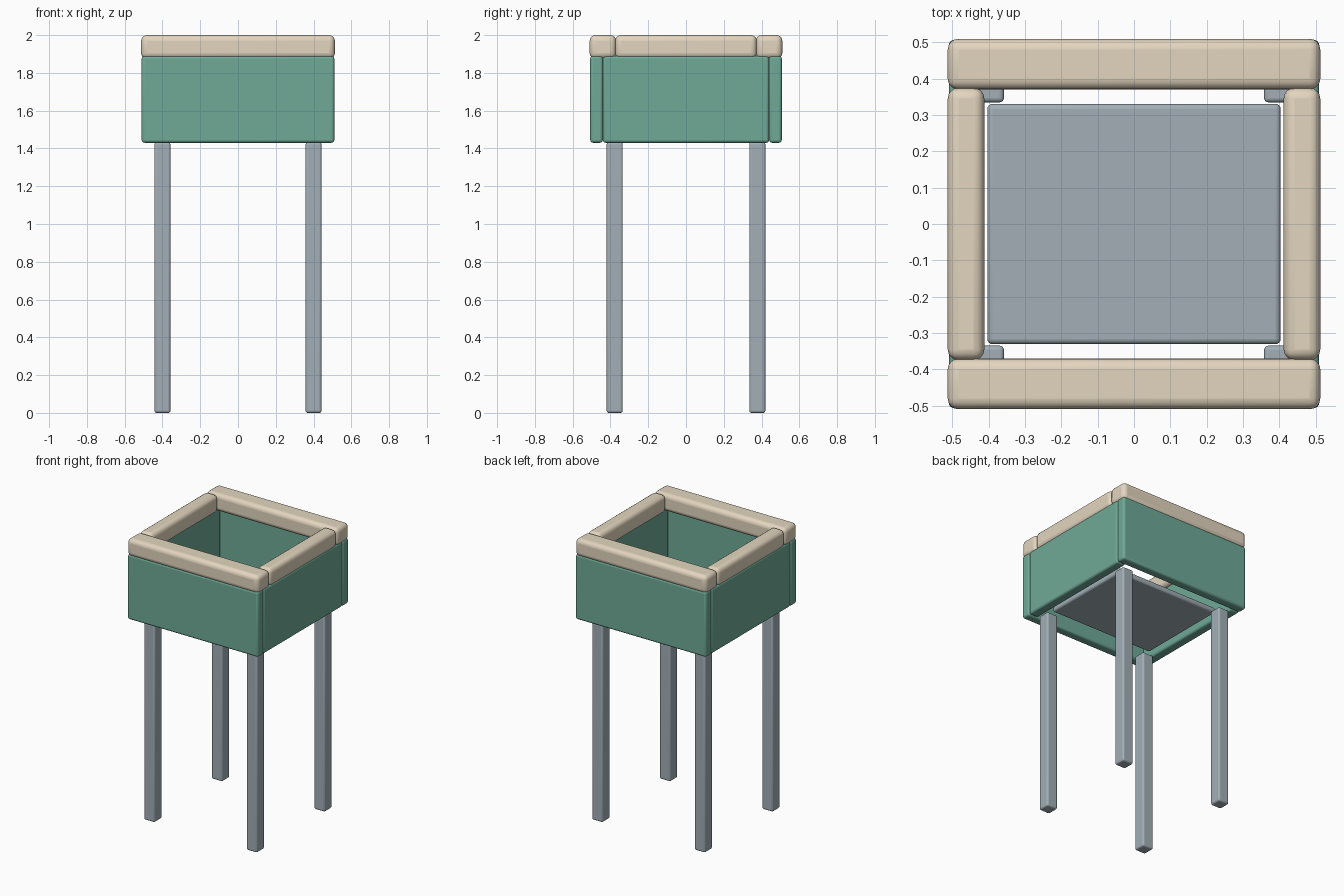
import bpy

if "Cube" in bpy.data.objects:
    bpy.data.objects.remove(bpy.data.objects["Cube"])


def material(name, color):
    m = bpy.data.materials.new(name)
    m.diffuse_color = color
    m.use_nodes = True
    m.node_tree.nodes["Principled BSDF"].inputs["Base Color"].default_value = m.diffuse_color
    return m


green = material("green_panel", (0.16, 0.40, 0.31, 1))
cream = material("cream_wood", (0.77, 0.67, 0.52, 1))
steel = material("grey_steel", (0.36, 0.43, 0.47, 1))


def box(name, lo, hi, bevel, mat):
    """Rounded box spanning two opposite corners."""
    bpy.ops.mesh.primitive_cube_add(
        size=1, location=[(a + b) / 2 for a, b in zip(lo, hi)])
    ob = bpy.context.object
    ob.name = name
    ob.scale = [b - a for a, b in zip(lo, hi)]
    bpy.ops.object.transform_apply(location=False, rotation=False, scale=True)
    mod = ob.modifiers.new("rounded_edges", "BEVEL")
    mod.width = bevel
    mod.segments = 4
    ob.data.materials.append(mat)
    bpy.ops.object.shade_smooth_by_angle()
    return ob


def span(s, a, b):
    """Range a..b mirrored to the given side."""
    return sorted((s * a, s * b))


# Front and back: full-width panels and rim boards
for s, side in ((-1, "front"), (1, "back")):
    y0, y1 = span(s, 0.44, 0.507)
    box(side + "_panel", (-0.51, y0, 1.43), (0.51, y1, 1.89), 0.015, green)
    y0, y1 = span(s, 0.37, 0.51)
    box(side + "_rim", (-0.513, y0, 1.875), (0.513, y1, 2.0), 0.03, cream)

# Left and right: panels and rim boards fitted between
for s, side in ((-1, "left"), (1, "right")):
    x0, x1 = span(s, 0.44, 0.51)
    box(side + "_panel", (x0, -0.44, 1.43), (x1, 0.44, 1.89), 0.015, green)
    x0, x1 = span(s, 0.412, 0.513)
    box(side + "_rim", (x0, -0.375, 1.875), (x1, 0.375, 2.0), 0.03, cream)

# Floor of the planter
box("floor", (-0.404, -0.331, 1.44), (0.404, 0.331, 1.48), 0.015, steel)

# Four legs
for sx, lr in ((-1, "left"), (1, "right")):
    for sy, fb in ((-1, "front"), (1, "back")):
        x0, x1 = span(sx, 0.358, 0.442)
        y0, y1 = span(sy, 0.335, 0.42)
        box(f"{fb}_{lr}_leg", (x0, y0, 0), (x1, y1, 1.433), 0.012, steel)
